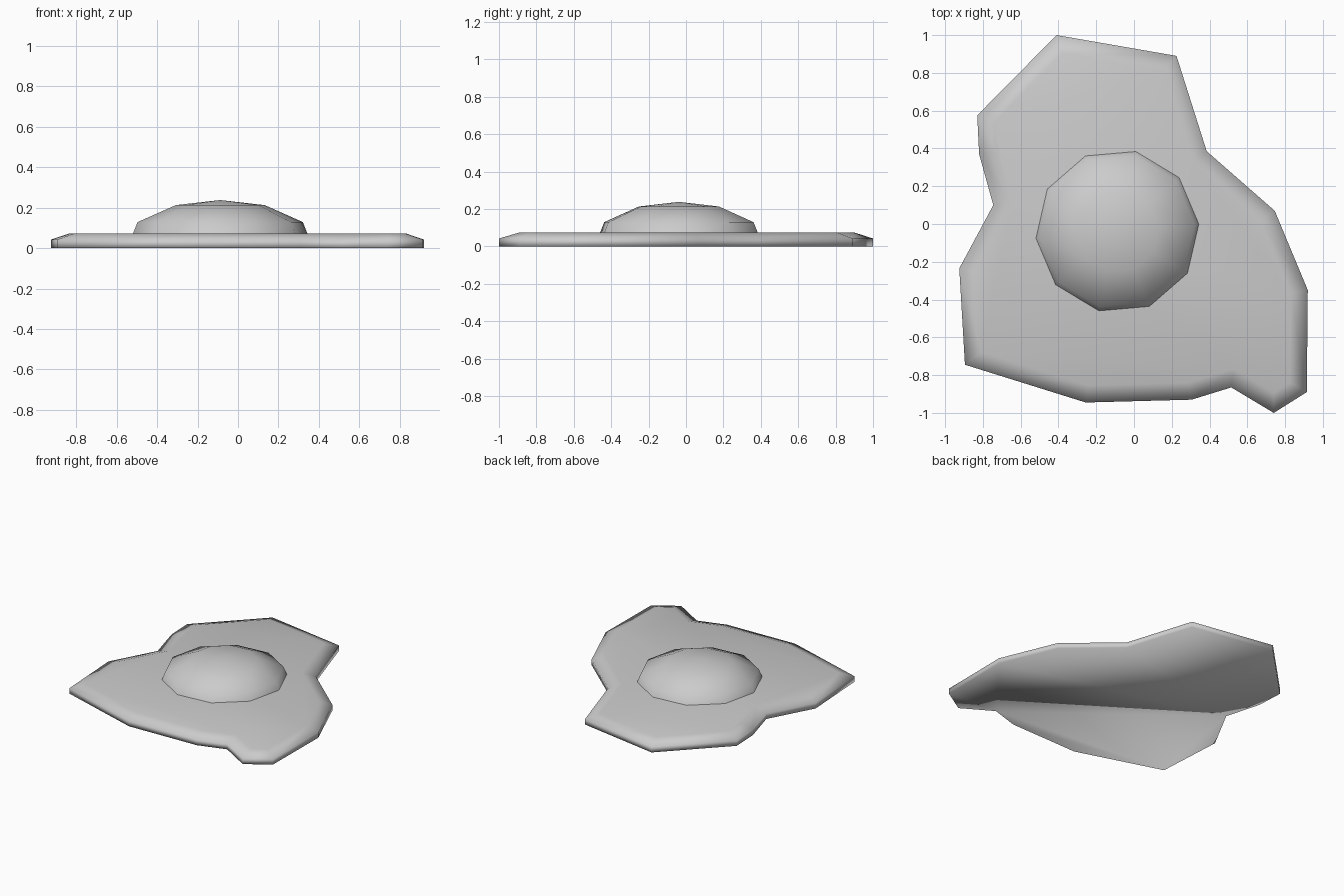
import bpy
import bmesh
from math import cos, sin, radians

cube = bpy.data.objects.get("Cube")
if cube:
    bpy.data.objects.remove(cube, do_unlink=True)

# One pale grey for the whole model
grey = bpy.data.materials.new("pale_grey")
grey.use_nodes = True
colour = (0.6, 0.6, 0.6, 1.0)
grey.diffuse_color = colour
grey.node_tree.nodes["Principled BSDF"].inputs["Base Color"].default_value = colour


def finish(bm, name):
    """Turn a bmesh into a smooth-shaded grey object."""
    bmesh.ops.recalc_face_normals(bm, faces=bm.faces[:])
    for face in bm.faces:
        face.smooth = True
    mesh = bpy.data.meshes.new(name)
    bm.to_mesh(mesh)
    bm.free()
    mesh.materials.append(grey)
    obj = bpy.data.objects.new(name, mesh)
    bpy.context.collection.objects.link(obj)
    return obj


# Flat puddle: irregular outline, upright rim, sloped shoulder
outline = [(-.41, 1), (-.83, .575), (-.82, .37), (-.745, .1), (-.925, -.235),
           (-.895, -.745), (-.255, -.945), (.305, -.93), (.515, -.865),
           (.74, -1), (.915, -.89), (.92, -.35), (.745, .07), (.385, .385),
           (.225, .89)]
rim_height, shoulder_rise, shoulder_width = .042, .031, .09

bm = bmesh.new()
base = bm.faces.new([bm.verts.new((x, y, 0)) for x, y in outline])
raised = bmesh.ops.extrude_face_region(bm, geom=[base], use_keep_orig=True)["geom"]
top = next(g for g in raised if isinstance(g, bmesh.types.BMFace))
bmesh.ops.translate(bm, verts=top.verts[:], vec=(0, 0, rim_height))
bmesh.ops.recalc_face_normals(bm, faces=bm.faces[:])
bmesh.ops.inset_region(bm, faces=[top], thickness=shoulder_width,
                       use_even_offset=True)
for vert in top.verts:
    vert.co.z = rim_height + shoulder_rise
finish(bm, "puddle")

# Ten-sided low dome, its foot sunk into the puddle
sides, turn, centre = 10, 5, (-.088, -.038)
profile = [(.44, .055), (.41, .129), (.22, .213)]

bm = bmesh.new()
rings = []
for radius, z in profile:
    angles = [radians(turn + 360 * i / sides) for i in range(sides)]
    rings.append([bm.verts.new((centre[0] + radius * cos(a),
                                centre[1] + radius * sin(a), z)) for a in angles])
apex = bm.verts.new((*centre, .238))
for i in range(sides):
    j = (i + 1) % sides
    for low, high in zip(rings, rings[1:]):
        bm.faces.new((low[i], low[j], high[j], high[i]))
    bm.faces.new((rings[-1][i], rings[-1][j], apex))
finish(bm, "dome")
